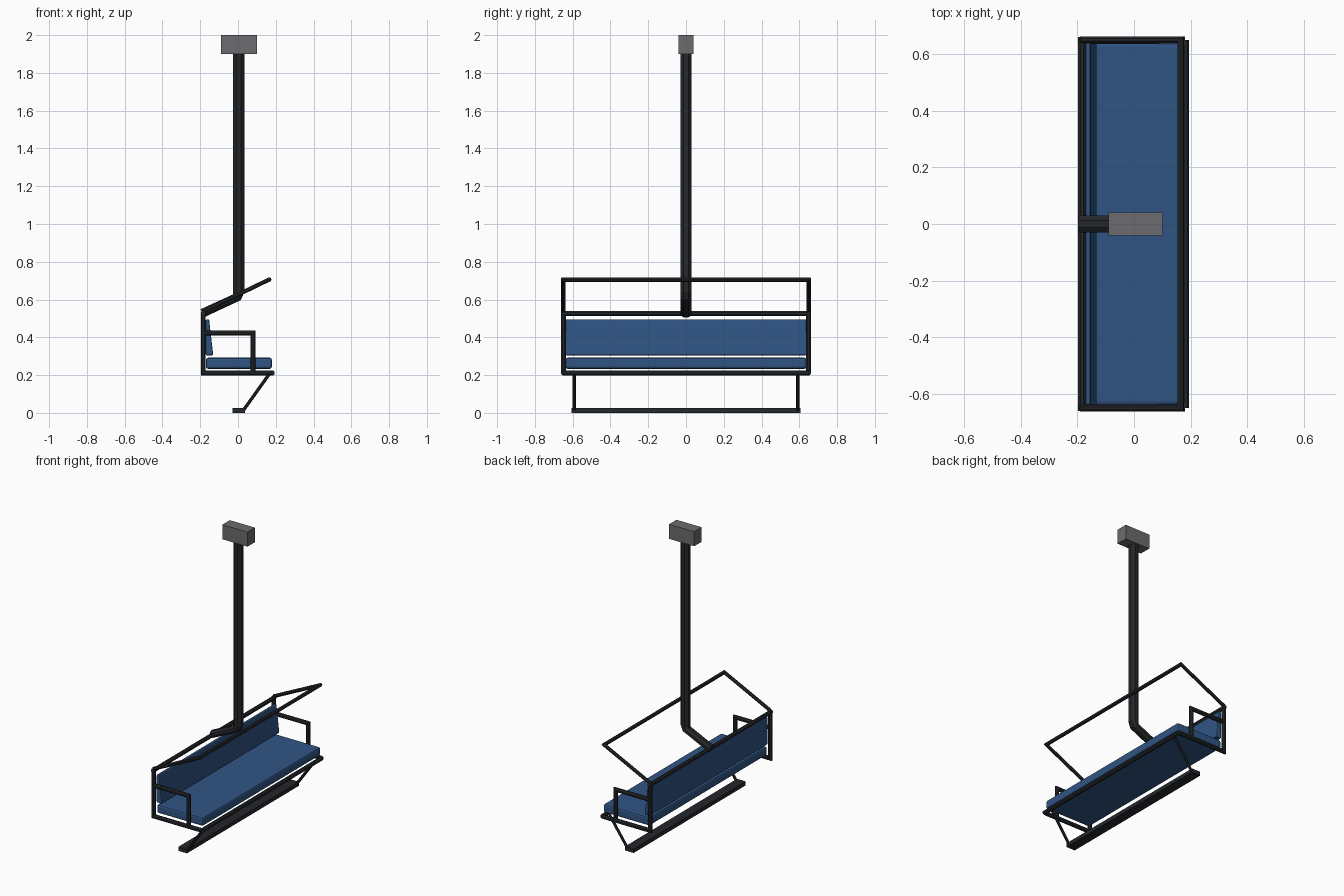
import bpy, bmesh
from math import cos, sin, pi
from mathutils import Vector

if "Cube" in bpy.data.objects:
    bpy.data.objects.remove(bpy.data.objects["Cube"])


def material(name, colour):
    m = bpy.data.materials.new(name)
    m.diffuse_color = (*colour, 1)
    m.use_nodes = True
    m.node_tree.nodes["Principled BSDF"].inputs["Base Color"].default_value = m.diffuse_color
    return m


DARK = material("dark_metal", (0.018, 0.02, 0.024))
BLUE = material("blue_padding", (0.03, 0.09, 0.23))
GREY = material("grip_grey", (0.15, 0.15, 0.16))


def finish(name, bm, mat):
    bmesh.ops.recalc_face_normals(bm, faces=bm.faces)
    me = bpy.data.meshes.new(name)
    bm.to_mesh(me)
    bm.free()
    me.materials.append(mat)
    ob = bpy.data.objects.new(name, me)
    bpy.context.collection.objects.link(ob)
    return ob


def skin_rings(name, rings, mat):
    bm = bmesh.new()
    loops = [[bm.verts.new(p) for p in ring] for ring in rings]
    n = len(loops[0])
    for a, b in zip(loops, loops[1:]):
        for i in range(n):
            j = (i + 1) % n
            bm.faces.new((a[i], a[j], b[j], b[i]))
    bm.faces.new(loops[0])
    bm.faces.new(loops[-1])
    return finish(name, bm, mat)


def tube(name, points, r=0.0142, sides=8):
    """Mitred tube along a planar path."""
    pts = [Vector(p) for p in points]
    dirs = [(b - a).normalized() for a, b in zip(pts, pts[1:])]
    if len(dirs) > 1:
        normal = dirs[0].cross(dirs[1]).normalized()
    else:
        up = Vector((0, 0, 1)) if abs(dirs[0].z) < 0.9 else Vector((0, 1, 0))
        normal = dirs[0].cross(up).normalized()
    rings = []
    for i, p in enumerate(pts):
        d0, d1 = dirs[max(i - 1, 0)], dirs[min(i, len(dirs) - 1)]
        t = (d0 + d1).normalized()
        side = t.cross(normal) / t.dot(d0)
        rings.append([p + r * (cos(a) * normal + sin(a) * side)
                      for a in ((k + 0.5) * 2 * pi / sides for k in range(sides))])
    return skin_rings(name, rings, DARK)


def prism(name, profile, half, mat, bevel=0):
    """Extrude an xz profile along y."""
    ob = skin_rings(name, [[(x, y, z) for x, z in profile] for y in (-half, half)], mat)
    if bevel:
        m = ob.modifiers.new("bevel", 'BEVEL')
        m.width, m.segments = bevel, 2
    return ob


def rect(x0, x1, z0, z1):
    return [(x0, z0), (x1, z0), (x1, z1), (x0, z1)]


# cable grip
prism("cable_grip", rect(-0.09, 0.10, 1.90, 2.0), 0.04, GREY)

# hanger pole with a slightly thinner bent lower arm
stations = [((0.004, 1.91), (0.03, 0)), ((0.004, 0.635), (0.03, 0.005)),
            ((-0.006, 0.612), (0.021, -0.015)), ((-0.19, 0.527), (0.008, -0.022))]
rings = []
for (x, z), (ux, uz) in stations:
    k = 1 / cos(pi / 8)
    rings.append([(x + ux * k * cos(a), 0.03 * k * sin(a), z + uz * k * cos(a))
                  for a in ((i + 0.5) * pi / 4 for i in range(8))])
skin_rings("hanger_pole", rings, DARK)

# cushions
prism("seat", rect(-0.17, 0.18, 0.233, 0.292), 0.638, BLUE, 0.012)
prism("backrest", [(-0.172, 0.305), (-0.131, 0.305), (-0.153, 0.495), (-0.172, 0.495)],
      0.638, BLUE, 0.006)

# side frames, armrests and footrest struts
for s, tag in ((-1, "left"), (1, "right")):
    y = 0.648 * s
    tube(f"side_frame_{tag}", [(0.18, y, 0.211), (-0.184, y, 0.211), (-0.184, y, 0.535)])
    tube(f"armrest_{tag}", [(-0.184, y, 0.422), (0.08, y, 0.422), (0.08, y, 0.211)])
    tube(f"footrest_strut_{tag}", [(0.165, 0.592 * s, 0.205), (0.03, 0.592 * s, 0.016)], 0.0095)

# cross bars
tube("back_top_bar", [(-0.184, -0.66, 0.526), (-0.184, 0.66, 0.526)])
tube("front_bar", [(0.181, -0.65, 0.211), (0.181, 0.65, 0.211)])

# raised safety bar
tube("safety_bar", [(-0.184, -0.65, 0.537), (0.165, -0.65, 0.706),
                    (0.165, 0.65, 0.706), (-0.184, 0.65, 0.537)], 0.012)

# footrest plank
prism("footrest", rect(-0.028, 0.038, 0.0, 0.027), 0.606, DARK)
